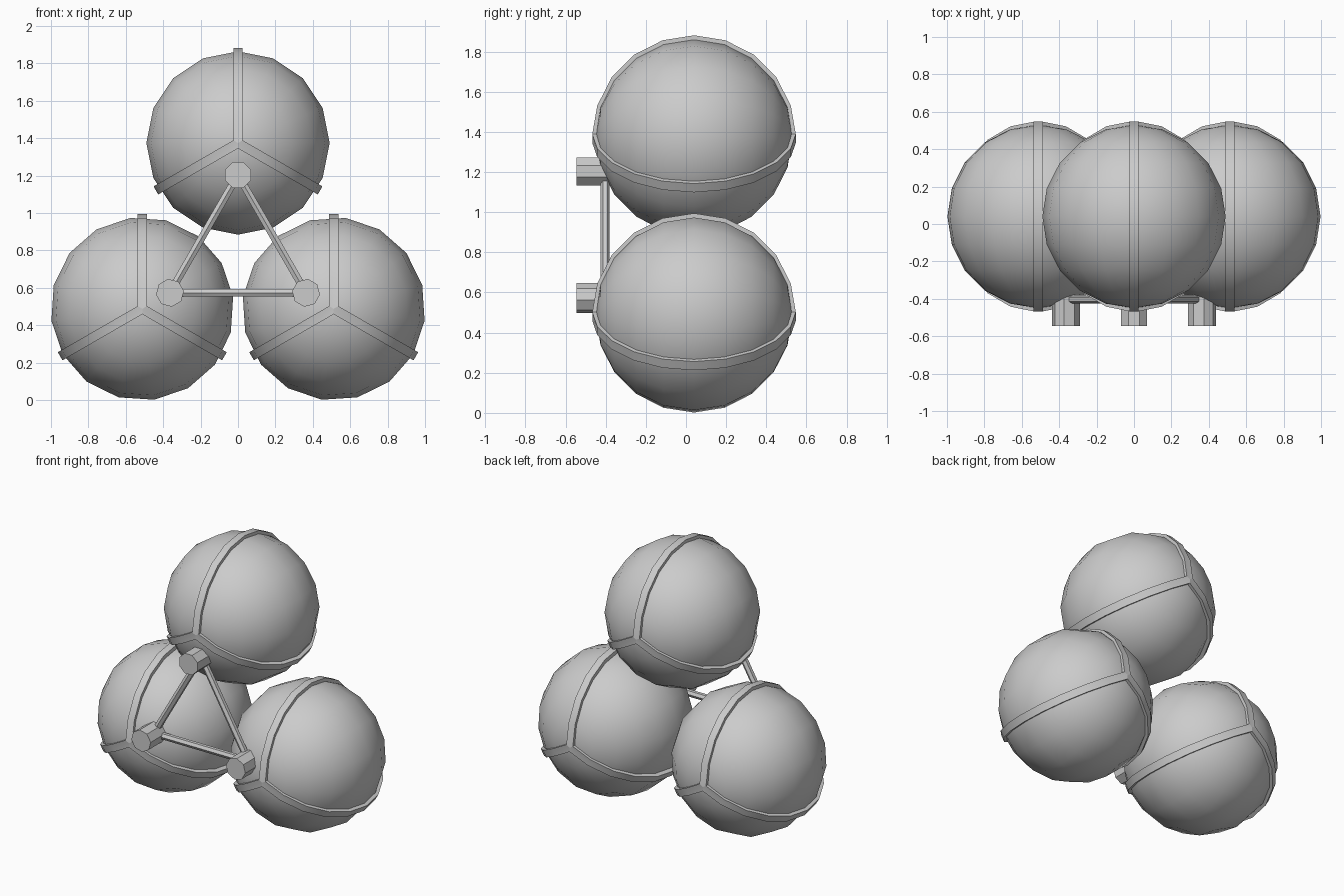
import bpy, bmesh, math
from mathutils import Matrix, Vector

if "Cube" in bpy.data.objects:
    bpy.data.objects.remove(bpy.data.objects["Cube"])

grey = bpy.data.materials.new("mid_grey")
grey.diffuse_color = (0.6, 0.6, 0.6, 1)
grey.use_nodes = True
grey.node_tree.nodes["Principled BSDF"].inputs["Base Color"].default_value = grey.diffuse_color

MID_Z = 0.783      # centre of the three-way arrangement
BALL_Y = 0.04
BALL_OFF = 0.591   # ball distance from that centre
POST_OFF = 0.42
R = 0.49
CENTRE = Matrix.Translation((0, 0, MID_Z))


def finish(name, bm, smooth):
    bmesh.ops.recalc_face_normals(bm, faces=bm.faces[:])
    me = bpy.data.meshes.new(name)
    bm.to_mesh(me)
    bm.free()
    me.materials.append(grey)
    for p in me.polygons:
        p.use_smooth = smooth
    ob = bpy.data.objects.new(name, me)
    bpy.context.collection.objects.link(ob)
    return ob


def rod(name, sides, radius, length, matrix):
    bm = bmesh.new()
    bmesh.ops.create_cone(bm, cap_ends=True, segments=sides, radius1=radius,
                          radius2=radius, depth=length, matrix=matrix)
    return finish(name, bm, False)


def band(name, matrix, half=0.025, r_out=0.507, r_in=0.47, steps=10):
    # half hoop from front pole to back pole, mitred where three bands meet
    bm = bmesh.new()
    mitre = half / math.tan(math.radians(60))
    rows = []
    for i in range(steps + 1):
        t = math.pi * i / steps
        row = []
        for x, r in ((-half, r_in), (-half, r_out), (0, r_out),
                     (half, r_out), (half, r_in)):
            z = r * math.sin(t)
            if i in (0, steps):
                z = mitre if x else 0
            row.append(bm.verts.new(matrix @ Vector((x, -r * math.cos(t), z))))
        rows.append(row)
    for a, b in zip(rows, rows[1:]):
        for k in range(4):
            bm.faces.new((a[k], a[k + 1], b[k + 1], b[k]))
    ob = finish(name, bm, True)
    bpy.ops.object.select_all(action='DESELECT')
    ob.select_set(True)
    bpy.context.view_layer.objects.active = ob
    bpy.ops.object.shade_smooth_by_angle(angle=math.radians(30))


to_y = Matrix.Rotation(math.pi / 2, 4, 'X')
to_x = Matrix.Rotation(math.pi / 2, 4, 'Y')

for n, place in enumerate(("top", "right", "left")):
    turn = CENTRE @ Matrix.Rotation(math.radians(120 * n), 4, 'Y')
    hub = turn @ Matrix.Translation((0, BALL_Y, BALL_OFF))

    # ball with poles facing front and back
    bm = bmesh.new()
    bmesh.ops.create_uvsphere(bm, u_segments=16, v_segments=10, radius=R,
                              matrix=hub @ to_y)
    finish(f"{place}_ball", bm, True)

    # three raised bands around each ball
    for k in range(3):
        band(f"{place}_ball_band_{k + 1}",
             hub @ Matrix.Rotation(math.radians(120 * k), 4, 'Y'))

    # octagonal post on the front
    rod(f"{place}_post", 8, 0.075, 0.195,
        turn @ Matrix.Translation((0, -0.4475, POST_OFF)) @ to_y
        @ Matrix.Rotation(math.pi / 8, 4, 'Z'))

    # thin rod joining two posts, opposite this ball
    rod(f"frame_rod_{n + 1}", 6, 0.023, POST_OFF * math.sqrt(3),
        turn @ Matrix.Translation((0, -0.403, -POST_OFF / 2)) @ to_x)
